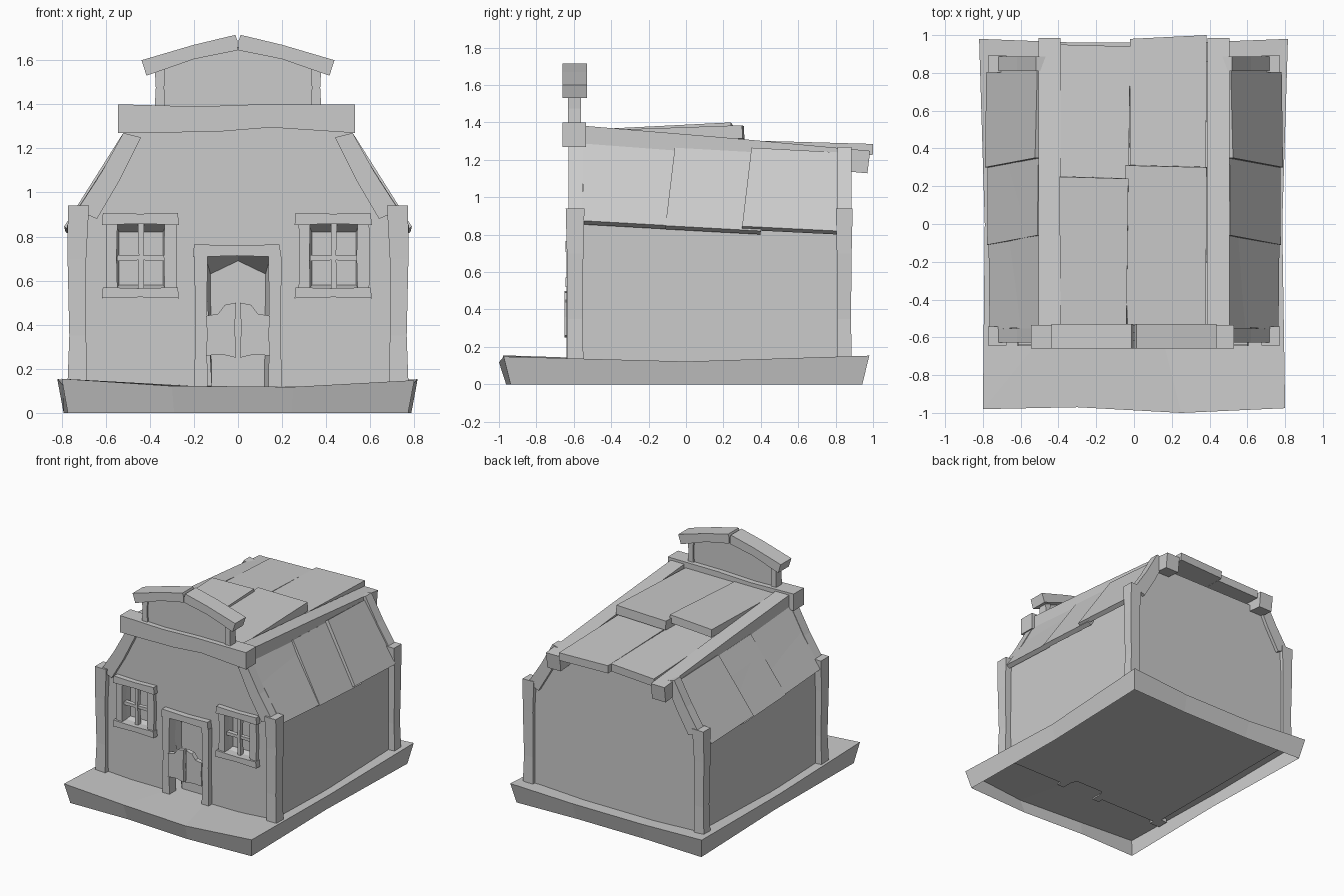
import bpy, bmesh
from mathutils import Vector

if "Cube" in bpy.data.objects:
    bpy.data.objects.remove(bpy.data.objects["Cube"])


def loft(name, *rings, caps=True):
    """Skin matching rings of 3D points into one flat-shaded object."""
    bm = bmesh.new()
    vs = [[bm.verts.new(p) for p in r] for r in rings]
    n = len(rings[0])
    for a, b in zip(vs, vs[1:]):
        for i in range(n):
            j = (i + 1) % n
            bm.faces.new((a[i], a[j], b[j], b[i]))
    if caps:
        bm.faces.new(vs[0])
        bm.faces.new(vs[-1])
    bmesh.ops.recalc_face_normals(bm, faces=bm.faces)
    me = bpy.data.meshes.new(name)
    bm.to_mesh(me)
    bm.free()
    ob = bpy.data.objects.new(name, me)
    bpy.context.collection.objects.link(ob)
    return ob


def prism(name, prof, y0, y1):
    """Extrude an (x, z) profile along y."""
    return loft(name, [(x, y0, z) for x, z in prof], [(x, y1, z) for x, z in prof])


def bar(name, x0, x1, y0, y1, z0, z1, w=0.0):
    """Box with a slightly skewed, hand-hewn outline."""
    xm, zm = (x0 + x1) / 2, (z0 + z1) / 2
    if x1 - x0 > z1 - z0:
        prof = [(x0, z0), (xm, z0 + w), (x1, z0), (x1 - w, z1), (xm, z1 - w), (x0 + w, z1)]
    else:
        prof = [(x0, z0), (x1, z0), (x1 - w, zm), (x1, z1), (x0, z1), (x0 + w, zm)]
    return prism(name, prof, y0, y1)


def slab(name, quad, thick):
    """Plank from its top quad, thickened along its normal (downwards)."""
    p = [Vector(q) for q in quad]
    nrm = (p[2] - p[0]).cross(p[3] - p[1]).normalized()
    if nrm.z < 0:
        nrm.negate()
    return loft(name, p, [q - nrm * thick for q in p])


def mx(pts, s):
    return [(s * p[0], *p[1:]) for p in pts]


# flared platform, open underneath
rim = [(-.8, -.98, .155), (-.3, -.97, .122), (.25, -1, .118), (.8, -.975, .148),
       (.785, 0, .122), (.815, .98, .153), (.3, .96, .128), (-.3, .96, .128),
       (-.82, .98, .153), (-.79, 0, .122)]
base = loft("platform", [(x * .965, y * .962, 0) for x, y, z in rim], rim,
            [(x * .55, y * .55, .12) for x, y, z in rim], caps=False)
bm = bmesh.new()
bm.from_mesh(base.data)
bm.verts.ensure_lookup_table()
bm.faces.new(bm.verts[20:30])
bmesh.ops.recalc_face_normals(bm, faces=bm.faces)
bm.to_mesh(base.data)
bm.free()


# house body with sloping top
def body_ring(y, top):
    right = [(.72, y, .11), (.72, y, .9), (.5, y, top)]
    return right + mx(right[::-1], -1)


body = loft("house_body", body_ring(-.6, 1.3), body_ring(.86, 1.19))


def cut(name, front, back, depth):
    c = loft(name, [(x, -.7, z) for x, z in front], [(x, -.6, z) for x, z in front],
             [(x, -.6 + depth, z) for x, z in back])
    c.hide_render = True
    c.hide_set(True)
    m = body.modifiers.new(name, 'BOOLEAN')
    m.operation = 'DIFFERENCE'
    m.object = c
    m.solver = 'EXACT'


# doorway recess with a sloping peaked ceiling
cut("doorway_cutter", [(-.15, .1), (.15, .1), (.15, .72), (0, .72), (-.15, .72)],
    [(-.12, .1), (.12, .1), (.125, .63), (0, .69), (-.125, .63)], .09)
bar("door_lintel", -.205, .195, -.645, -.56, .707, .765, .006)
for s, side in ((-1, "left"), (1, "right")):
    a, b = sorted((s * .138, s * .198))
    bar(f"door_post_{side}", a, b, -.64, -.56, .11, .71, .004)
    prism(f"swing_door_{side}", mx([(.145, .26), (.14, .36), (.145, .44), (.09, .45), (.06, .49),
                                    (.01, .5), (.014, .38), (.008, .25), (.07, .265)], s), -.65, -.615)

# windows
for cx, side in ((-.44, "left"), (.435, "right")):
    cut(f"window_cutter_{side}", [(cx - .115, .56), (cx + .115, .56), (cx + .115, .86), (cx - .115, .86)],
        [(cx - .1, .58), (cx + .1, .58), (cx + .1, .82), (cx - .1, .82)], .06)
    bar(f"window_lintel_{side}", cx - .178, cx + .172, -.64, -.57, .853, .908, .005)
    bar(f"window_sill_{side}", cx - .178, cx + .172, -.645, -.57, .52, .57, .005)
    bar(f"window_jamb_outer_{side}", cx - .16, cx - .107, -.63, -.57, .56, .86, .004)
    bar(f"window_jamb_inner_{side}", cx + .107, cx + .16, -.63, -.57, .56, .86, -.004)
    bar(f"window_mullion_{side}", cx - .014, cx + .014, -.61, -.575, .56, .86, .004)
    bar(f"window_crossbar_{side}", cx - .11, cx + .11, -.607, -.575, .69, .716, .003)

for s, side in ((-1, "left"), (1, "right")):
    # corner posts and rake boards
    for yc, h, end in ((-.593, .05, "front"), (.846, .045, "back")):
        rings = []
        for z, k, dx in ((.11, .9, .004), (.35, .8, .0), (.7, .88, .004), (.94, 1, -.003)):
            r, d = .048 * k, h * k
            rings.append([(s * (.727 + dx) + i * r, yc + j * d, z)
                          for i, j in ((-1, -1), (1, -1), (1, 1), (-1, 1))])
        loft(f"corner_post_{end}_{side}", *rings)
        prism(f"rake_board_{end}_{side}",
              mx([(.44, 1.25), (.52, 1.27), (.62, 1.09), (.73, .92), (.64, .88), (.54, 1.05)], s),
              yc - .035, yc + .04)

    # overlapping side roof planks: top y range, bottom y range, bottom z, lift
    planks = [(-.54, -.04, -.56, -.08, .875, .848, 0),
              (-.06, .38, -.11, .4, .848, .82, .012),
              (.35, .82, .3, .805, .845, .82, .024)]
    for i, (t0, t1, b0, b1, z0, z1, up) in enumerate(planks):
        slab(f"side_roof_plank_{i + 1}_{side}",
             mx([(.5 + up, t0, 1.265), (.5 + up * .5, t1, 1.24),
                 (.77 + up * .5, b1, z1), (.765 + up, b0, z0)], s), .035)

    # long roof edge beams
    a, b = s * .39, s * .505
    loft(f"roof_edge_beam_{side}",
         *[[(a, y, z - .12), (b, y, z - .12), (b, y + e, z), (a, y + e, z)]
           for y, z, e in ((-.56, 1.383, 0), (.2, 1.32, 0), (.97, 1.248, .015))])

# overlapping top roof planks
slab("top_plank_back_left", [(-.39, .1, 1.31), (-.03, .1, 1.31), (-.02, .94, 1.285), (-.39, .95, 1.27)], .06)
slab("top_plank_back_right", [(-.02, .1, 1.31), (.38, .1, 1.31), (.385, 1, 1.285), (-.02, .98, 1.285)], .06)
slab("top_plank_front_left", [(-.39, -.56, 1.36), (-.04, -.56, 1.36), (-.03, .24, 1.4), (-.395, .25, 1.385)], .06)
slab("top_plank_front_right", [(-.035, -.56, 1.355), (.38, -.56, 1.355), (.385, .3, 1.385), (-.045, .31, 1.38)], .07)

# false front: beam, panel, small posts, gable caps
prism("front_beam", [(-.545, 1.27), (-.1, 1.275), (.15, 1.295), (.53, 1.27),
                     (.53, 1.4), (.1, 1.4), (-.18, 1.39), (-.545, 1.4)], -.66, -.535)
prism("gable_panel", [(-.37, 1.37), (.35, 1.37), (.35, 1.56), (.15, 1.62), (0, 1.66), (-.2, 1.61), (-.37, 1.56)],
      -.62, -.575)
for s, side in ((-1, "left"), (1, "right")):
    bar(f"gable_post_{side}", *sorted((s * .33, s * .378)), -.632, -.562, 1.38, 1.57, .005)
    prism(f"gable_cap_{side}", mx([(.003, 1.645), (.2, 1.605), (.415, 1.53), (.438, 1.6),
                                   (.2, 1.67), (.012, 1.715), (.003, 1.69)], s), -.66, -.53)
